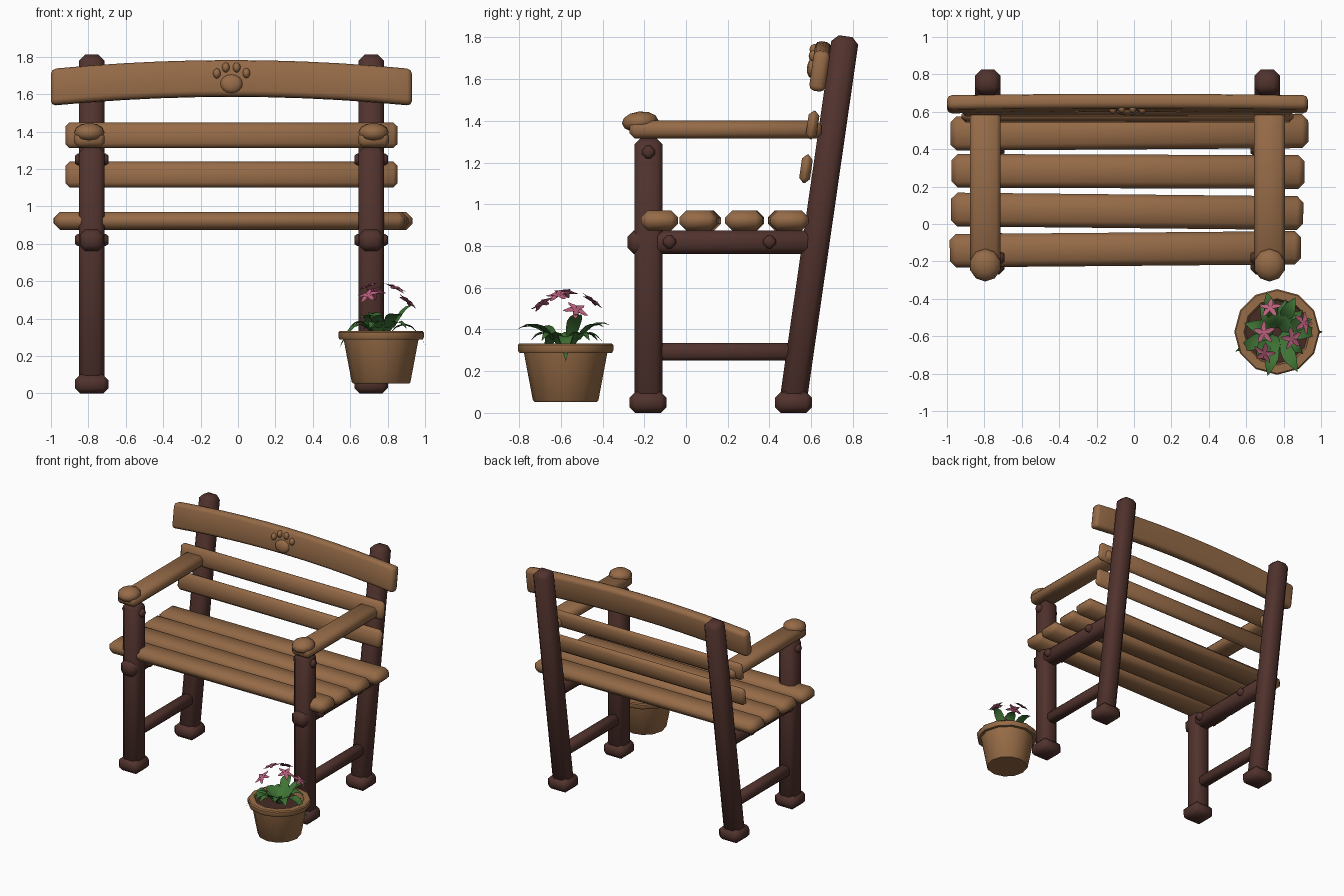
import bpy, bmesh, math
from mathutils import Matrix, Vector

if "Cube" in bpy.data.objects:
    bpy.data.objects.remove(bpy.data.objects["Cube"])

CX = -0.035          # bench centre line
TILT = -8.2          # backrest lean in degrees
POT = Vector((0.765, -0.577, 0))


def material(name, rgb):
    m = bpy.data.materials.new(name)
    m.diffuse_color = (*rgb, 1)
    m.use_nodes = True
    m.node_tree.nodes["Principled BSDF"].inputs["Base Color"].default_value = m.diffuse_color
    return m


WOOD = material("tan wood", (0.30, 0.145, 0.063))
DARK = material("dark brown wood", (0.082, 0.032, 0.026))
CLAY = material("clay", (0.31, 0.150, 0.062))
SOIL = material("soil", (0.06, 0.025, 0.018))
GREEN = material("leaf green", (0.05, 0.17, 0.035))
PINK = material("petal pink", (0.48, 0.115, 0.20))


def finish(bm, name, mats, angle=50):
    me = bpy.data.meshes.new(name)
    bm.to_mesh(me)
    bm.free()
    ob = bpy.data.objects.new(name, me)
    for m in mats:
        me.materials.append(m)
    bpy.context.collection.objects.link(ob)
    bpy.ops.object.select_all(action='DESELECT')
    ob.select_set(True)
    bpy.context.view_layer.objects.active = ob
    bpy.ops.object.shade_smooth_by_angle(angle=math.radians(angle))
    return ob


def block(name, loc, dims, mat, chamfer=0.028, rot=(0, 0, 0), segments=1, arch=0.0):
    """Chamfered timber, optionally arched upward along x."""
    bm = bmesh.new()
    bmesh.ops.create_cube(bm, size=1)
    bmesh.ops.scale(bm, vec=dims, verts=bm.verts)
    bmesh.ops.bevel(bm, geom=bm.edges[:], offset=chamfer, segments=segments,
                    profile=0.5, affect='EDGES')
    if arch:
        half = dims[0] / 2
        for i in range(-4, 5):
            bmesh.ops.bisect_plane(bm, geom=bm.verts[:] + bm.edges[:] + bm.faces[:],
                                   plane_co=(half * i / 5, 0, 0), plane_no=(1, 0, 0))
        for v in bm.verts:
            v.co.z += arch * (1 - (v.co.x / half) ** 2)
    ob = finish(bm, name, [mat])
    ob.location = loc
    ob.rotation_euler = [math.radians(a) for a in rot]
    return ob


def ball(name, loc, radii, mat, rot_x=0, seg=10, rings=6):
    bm = bmesh.new()
    bmesh.ops.create_uvsphere(bm, u_segments=seg, v_segments=rings, radius=1)
    bmesh.ops.scale(bm, vec=radii, verts=bm.verts)
    ob = finish(bm, name, [mat], 60)
    ob.location = loc
    ob.rotation_euler.x = math.radians(rot_x)
    return ob


# Side frames: legs, feet, rails, pegs and armrests
for side, s in (("left", -1), ("right", 1)):
    x = CX + s * 0.747
    block(side + "_front_leg", (x, -0.18, 0.67), (0.135, 0.135, 1.29), DARK)
    block(side + "_front_foot", (x, -0.182, 0.05), (0.178, 0.178, 0.1), DARK)
    block(side + "_back_leg", (x, 0.638, 0.92), (0.135, 0.13, 1.79), DARK, 0.032, (TILT, 0, 0))
    block(side + "_back_foot", (x, 0.515, 0.05), (0.178, 0.178, 0.1), DARK)
    block(side + "_lower_rail", (x, 0.18, 0.293), (0.085, 0.66, 0.085), DARK, 0.02)
    block(side + "_seat_rail", (x, 0.165, 0.818), (0.128, 0.89, 0.115), DARK, 0.03)
    for i, (y, z) in enumerate(((-0.08, 0.82), (0.4, 0.82), (-0.18, 1.25))):
        block(f"{side}_peg_{i + 1}", (x, y, z), (0.18, 0.058, 0.058), DARK, 0.014, (45, 0, 0))
    xa = CX + s * 0.76
    block(side + "_armrest", (xa, 0.19, 1.358), (0.165, 0.92, 0.085), WOOD, 0.024)
    ball(side + "_armrest_knob", (xa, -0.22, 1.395), (0.085, 0.088, 0.05), WOOD, 5)

# Seat planks: y centre, depth, left end, right end, twist
planks = ((-0.135, 0.178, -0.985, 0.893, 0.5), (0.068, 0.18, -0.978, 0.905, -0.6),
          (0.281, 0.18, -0.975, 0.912, -0.2), (0.49, 0.182, -0.982, 0.932, 0.4))
for i, (y, d, x0, x1, twist) in enumerate(planks):
    block(f"seat_plank_{i + 1}", ((x0 + x1) / 2, y, 0.922), (x1 - x0, d, 0.095),
          WOOD, 0.033, (0, 0, twist))

# Backrest slats and arched top board
for i, (y, z) in enumerate(((0.575, 1.17), (0.607, 1.38))):
    block(f"back_slat_{i + 1}", (CX, y, z), (1.775, 0.052, 0.138), WOOD, 0.022, (TILT, 0, 0))
block("top_board", (CX, 0.64, 1.636), (1.93, 0.078, 0.195), WOOD, 0.026, (TILT, 0, 0), 2, 0.048)

# Paw ornament: x, z, half width, half height
paw = ((0, 1.655, 0.062, 0.05), (-0.078, 1.71, 0.021, 0.027), (-0.03, 1.742, 0.021, 0.027),
       (0.028, 1.742, 0.021, 0.027), (0.08, 1.712, 0.021, 0.027))
for i, (x, z, rx, rz) in enumerate(paw):
    ball("paw_pad" if i == 0 else f"paw_toe_{i}", (CX + x, 0.606 + 0.144 * (z - 1.655), z),
         (rx, 0.026, rz), WOOD, TILT, 10, 8)

# Flower pot: turned profile with soil inside
profile = ((0.0, 0.053), (0.15, 0.053), (0.157, 0.06), (0.2, 0.288), (0.222, 0.288),
           (0.229, 0.3), (0.229, 0.325), (0.222, 0.333), (0.178, 0.333), (0.168, 0.3), (0.0, 0.305))
bm = bmesh.new()
N = 12
loops = [[bm.verts.new((r * math.cos(k * math.tau / N), r * math.sin(k * math.tau / N), z))
          for k in range(N if r else 1)] for r, z in profile]
for i, (a, b) in enumerate(zip(loops, loops[1:])):
    for k in range(N):
        j = (k + 1) % N
        if len(a) == 1:
            f = bm.faces.new((a[0], b[j], b[k]))
        elif len(b) == 1:
            f = bm.faces.new((a[k], a[j], b[0]))
        else:
            f = bm.faces.new((a[k], a[j], b[j], b[k]))
        f.material_index = int(i == len(loops) - 2)
finish(bm, "flower_pot", [CLAY, SOIL], 40).location = POT


def leaf(bm, deg, r0, z0, r1, z1, bulge, width):
    """Folded, arched blade growing outward from the pot centre."""
    turn = Matrix.Rotation(math.radians(deg), 3, 'Z')
    rows = []
    for i in range(6):
        t = i / 5
        w = width * math.sin(math.pi * (0.1 + 0.9 * t) ** 0.8) / 2
        r = r0 + (r1 - r0) * t
        z = z0 + (z1 - z0) * t + bulge * 4 * t * (1 - t)
        rows.append([bm.verts.new(turn @ Vector((r, y, z + 0.25 * abs(y)))) for y in (-w, 0, w)])
    for a, b in zip(rows, rows[1:]):
        for j in (0, 1):
            bm.faces.new((a[j], b[j], b[j + 1], a[j + 1]))


# Foliage: low drooping leaves, then raised outer leaves
bm = bmesh.new()
for deg in (40, 75, 120, 165, 250, 320):
    leaf(bm, deg, 0.02, 0.30, 0.18, 0.345, 0.055, 0.085)
for deg in (0, 205):
    leaf(bm, deg, 0.04, 0.31, 0.245, 0.245, 0.085, 0.08)
for deg, r1, z1 in ((105, 0.22, 0.42), (62, 0.21, 0.41), (258, 0.24, 0.40), (297, 0.24, 0.41),
                    (20, 0.20, 0.47), (230, 0.17, 0.40)):
    leaf(bm, deg, 0.07, 0.35, r1, z1, 0.035, 0.075)
finish(bm, "leaves", [GREEN], 60).location = POT

# Five-petalled flowers: x, y, z of each centre
flowers = ((0.73, -0.455, 0.53), (0.90, -0.53, 0.485), (0.70, -0.58, 0.565),
           (0.84, -0.61, 0.555), (0.70, -0.685, 0.515))
for i, c in enumerate(flowers):
    bm = bmesh.new()
    mid = bm.verts.new((0, 0, 0.004))
    rim = []
    for k in range(20):
        r = (0.027, 0.05, 0.066, 0.05)[k % 4]
        a = (k + (0, 0.35, 0, -0.35)[k % 4]) * math.tau / 20
        rim.append(bm.verts.new((r * math.cos(a), r * math.sin(a), 0.018 if k % 4 == 0 else 0.008)))
    for k in range(20):
        bm.faces.new((mid, rim[k], rim[(k + 1) % 20]))
    ob = finish(bm, f"flower_{i + 1}", [PINK])
    ob.location = c
    # each bloom leans away from the pot centre
    out = Vector((c[0] - POT.x, c[1] - POT.y, 0.17))
    ob.rotation_euler = out.to_track_quat('Z', 'Y').to_euler()
